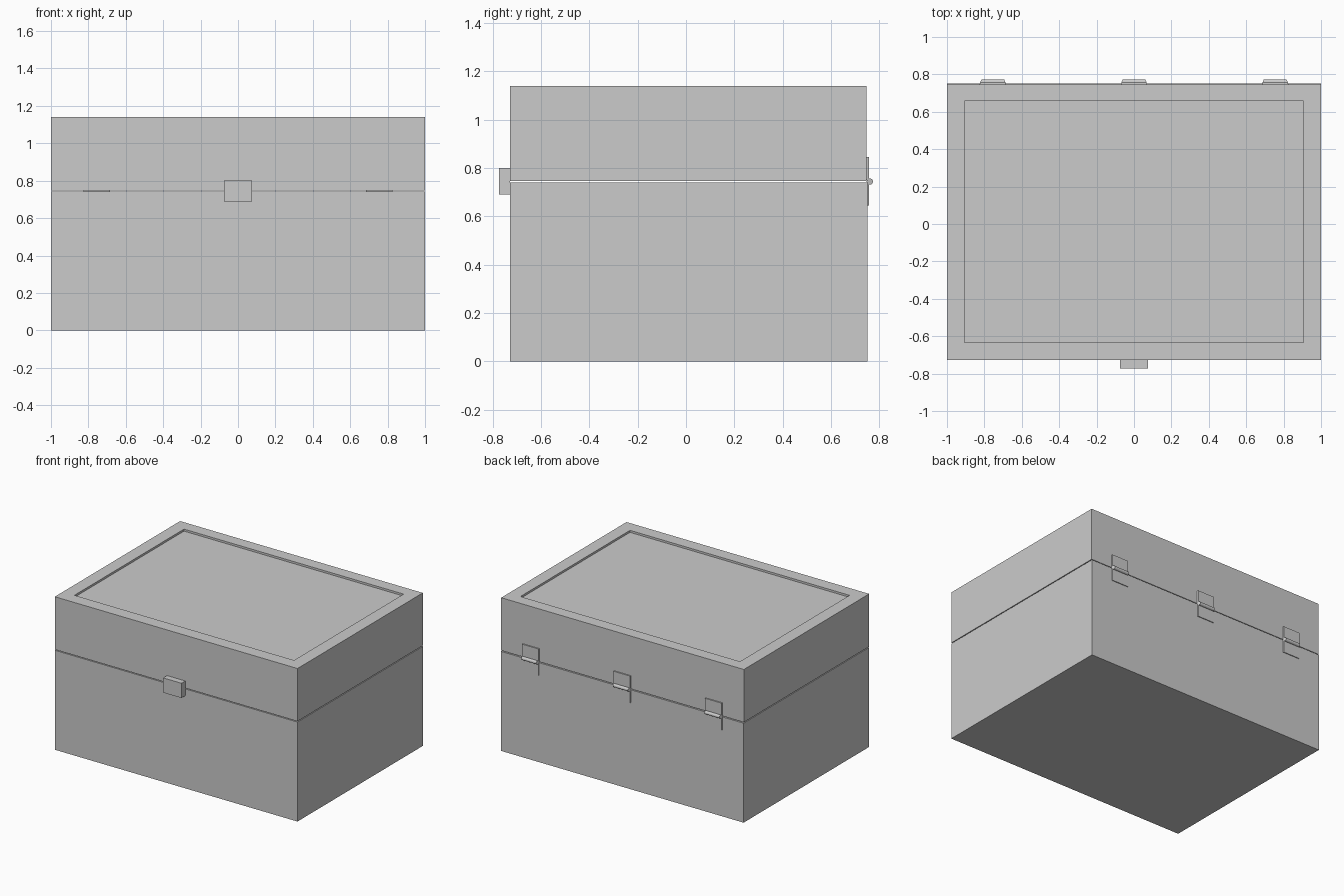
import bpy, bmesh, math
from mathutils import Matrix

if "Cube" in bpy.data.objects:
    bpy.data.objects.remove(bpy.data.objects["Cube"])

X, Y0, Y1 = 1.0, -0.728, 0.75        # outer walls
WALL = 0.095


def finish(name, bm):
    bmesh.ops.recalc_face_normals(bm, faces=bm.faces)
    me = bpy.data.meshes.new(name)
    bm.to_mesh(me)
    bm.free()
    ob = bpy.data.objects.new(name, me)
    bpy.context.collection.objects.link(ob)
    return ob


def add_box(bm, x0, x1, y0, y1, z0, z1):
    m = Matrix.Translation(((x0 + x1) / 2, (y0 + y1) / 2, (z0 + z1) / 2))
    m = m @ Matrix.Diagonal((x1 - x0, y1 - y0, z1 - z0, 1))
    return bmesh.ops.create_cube(bm, size=1, matrix=m)["verts"]


def box(name, *dims):
    bm = bmesh.new()
    add_box(bm, *dims)
    return finish(name, bm)


def ring(bm, w, y0, y1, z):
    return [bm.verts.new(p) for p in ((-w, y0, z), (w, y0, z), (w, y1, z), (-w, y1, z))]


def bridge(bm, a, b):
    for i in range(4):
        j = (i + 1) % 4
        bm.faces.new((a[i], a[j], b[j], b[i]))


# Hollow base: outer wall, rim, inner wall, floor
bm = bmesh.new()
rings = [ring(bm, X, Y0, Y1, 0), ring(bm, X, Y0, Y1, 0.741),
         ring(bm, X - WALL, Y0 + WALL, Y1 - WALL, 0.741),
         ring(bm, X - WALL, Y0 + WALL, Y1 - WALL, 0.06)]
for a, b in zip(rings, rings[1:]):
    bridge(bm, a, b)
bm.faces.new(rings[0])
bm.faces.new(rings[-1])
finish("box_base", bm)

# Lid frame: open rectangular tube
LY = Y1 - 0.003
bm = bmesh.new()
rings = [ring(bm, X, Y0, LY, 0.747), ring(bm, X, Y0, LY, 1.14),
         ring(bm, X - WALL, Y0 + WALL, LY - 0.09, 1.14),
         ring(bm, X - WALL, Y0 + WALL, LY - 0.09, 0.747)]
for a, b in zip(rings, rings[1:] + rings[:1]):
    bridge(bm, a, b)
finish("lid_frame", bm)

# Recessed lighter panel in the lid
panel = box("lid_panel", -X + WALL, X - WALL, Y0 + WALL, LY - 0.09, 1.09, 1.125)
mat = bpy.data.materials.new("pale_panel")
mat.diffuse_color = (0.9, 0.9, 0.9, 1)
mat.use_nodes = True
mat.node_tree.nodes["Principled BSDF"].inputs["Base Color"].default_value = mat.diffuse_color
panel.data.materials.append(mat)

# Front latch
box("front_latch", -0.075, 0.075, -0.773, Y0, 0.69, 0.80)

# Three hinges: two leaves and a knuckle, ends tapering outward
for label, cx in (("left", -0.755), ("middle", 0), ("right", 0.755)):
    bm = bmesh.new()
    add_box(bm, -0.07, 0.07, LY, 0.756, 0.75, 0.845)
    add_box(bm, -0.07, 0.07, Y1, 0.756, 0.645, 0.738)
    m = Matrix.Translation((0, 0.76, 0.744)) @ Matrix.Rotation(math.pi / 2, 4, 'Y')
    bmesh.ops.create_cone(bm, cap_ends=True, segments=16, radius1=0.013,
                          radius2=0.013, depth=0.14, matrix=m)
    for v in bm.verts:
        v.co.x = math.copysign(0.07 - max(0, v.co.y - Y1) * 0.4, v.co.x) + cx
    finish(label + "_hinge", bm)
